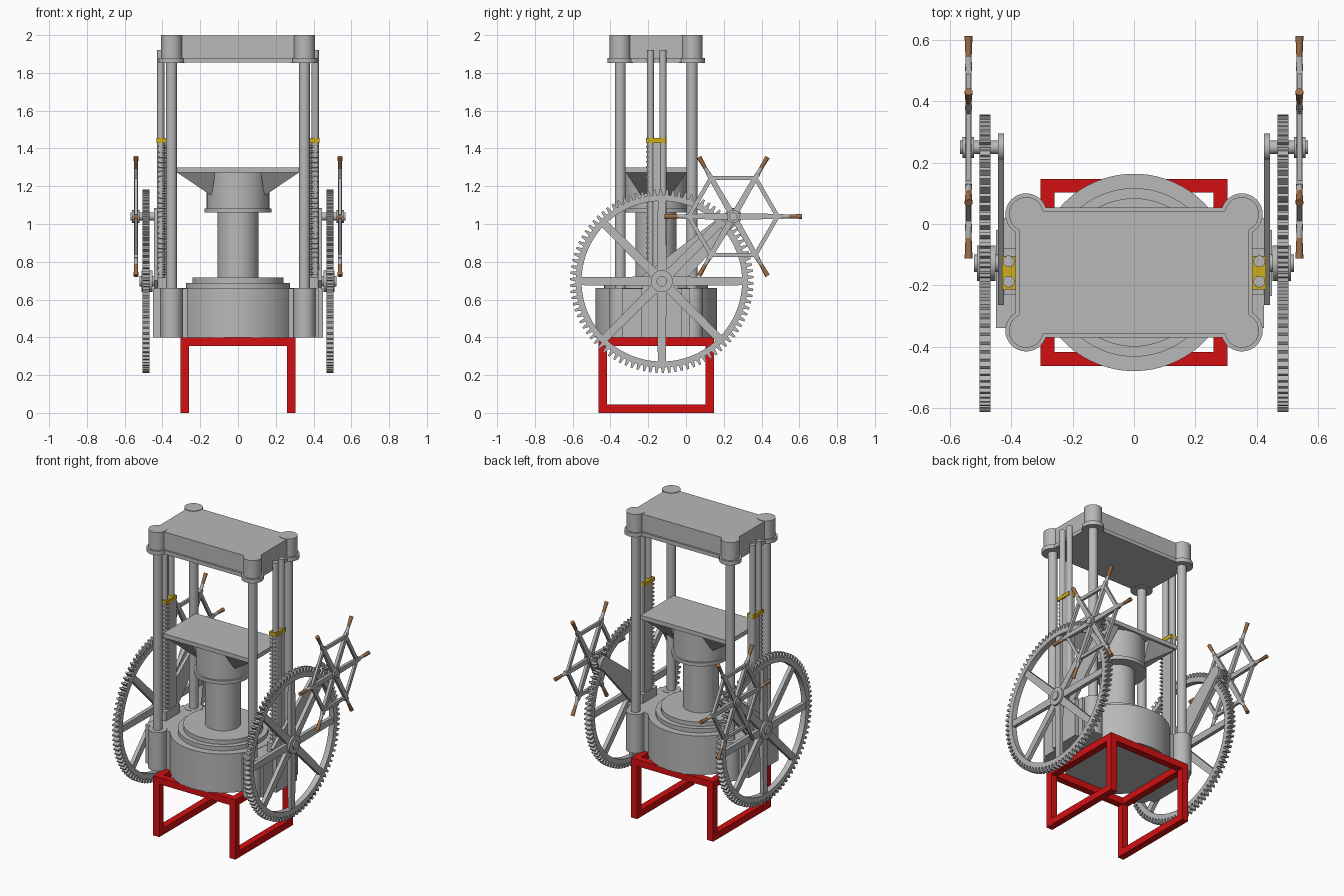
import bpy, bmesh, math
from mathutils import Vector, Matrix

if "Cube" in bpy.data.objects:
    bpy.data.objects.remove(bpy.data.objects["Cube"])

CY = -0.158                       # y centre of the press body
COLS = [(sx * 0.352, CY + sy * 0.19) for sx in (-1, 1) for sy in (-1, 1)]


def material(name, rgb):
    m = bpy.data.materials.new(name)
    m.diffuse_color = (*rgb, 1)
    m.use_nodes = True
    m.node_tree.nodes["Principled BSDF"].inputs["Base Color"].default_value = m.diffuse_color
    return m


GREY = material("cast iron grey", (0.48, 0.48, 0.48))
RED = material("stand red", (0.65, 0.005, 0.006))
GOLD = material("brass yellow", (0.62, 0.42, 0.01))
WOOD = material("handle brown", (0.33, 0.16, 0.07))


def finish(bm, name, mat):
    bmesh.ops.recalc_face_normals(bm, faces=bm.faces)
    for f in bm.faces:
        f.smooth = True
    for e in bm.edges:
        e.smooth = len(e.link_faces) == 2 and e.calc_face_angle(0) < math.radians(35)
    me = bpy.data.meshes.new(name)
    bm.to_mesh(me)
    bm.free()
    me.materials.append(mat)
    ob = bpy.data.objects.new(name, me)
    bpy.context.collection.objects.link(ob)
    return ob


def box(bm, x0, x1, y0, y1, z0, z1):
    m = Matrix.Translation(((x0 + x1) / 2, (y0 + y1) / 2, (z0 + z1) / 2))
    bmesh.ops.create_cube(bm, size=1, matrix=m @ Matrix.Diagonal((abs(x1 - x0), y1 - y0, z1 - z0, 1)))


def rod(bm, p, q, r, r2=None, seg=32):
    p, q = Vector(p), Vector(q)
    m = Matrix.Translation((p + q) / 2) @ (q - p).to_track_quat('Z', 'Y').to_matrix().to_4x4()
    bmesh.ops.create_cone(bm, cap_ends=True, segments=seg, radius1=r,
                          radius2=r if r2 is None else r2, depth=(q - p).length, matrix=m)


def post(bm, x, y, r, z0, z1, seg=32):
    rod(bm, (x, y, z0), (x, y, z1), r, seg=seg)


def prism(bm, pts, x0, x1):
    """Extrude a (y, z) outline along x."""
    a = [bm.verts.new((x0, y, z)) for y, z in pts]
    b = [bm.verts.new((x1, y, z)) for y, z in pts]
    bm.faces.new(a)
    bm.faces.new(b[::-1])
    for i in range(len(a)):
        j = (i + 1) % len(a)
        bm.faces.new((a[i], b[i], b[j], a[j]))


def strip(bm, p, q, w0, w1, x0, x1):
    """Flat bar from p to q in the yz plane, tapering from w0 to w1."""
    p, q = Vector(p), Vector(q)
    d = (q - p).normalized()
    n = Vector((-d.y, d.x))
    prism(bm, [p + n * w0 / 2, q + n * w1 / 2, q - n * w1 / 2, p - n * w0 / 2], x0, x1)


def polar(c, r, a):
    return (c[0] + r * math.cos(a), c[1] + r * math.sin(a))


def gear_rim(bm, c, teeth, r_in, r_root, r_tip, x0, x1):
    prev = first = None
    steps = ((0, r_root), (0.36, r_root), (0.5, r_tip), (0.82, r_tip))
    for t in range(teeth):
        for f, r in steps:
            a = math.tau * (t + f) / teeth
            o, i = polar(c, r, a), polar(c, r_in, a)
            row = [bm.verts.new(v) for v in ((x0, *i), (x0, *o), (x1, *o), (x1, *i))]
            if prev:
                for k in range(4):
                    bm.faces.new((prev[k], prev[(k + 1) % 4], row[(k + 1) % 4], row[k]))
            first = first or row
            prev = row
    for k in range(4):
        bm.faces.new((prev[k], prev[(k + 1) % 4], first[(k + 1) % 4], first[k]))


# Red stand: square top frame, four legs, two floor rails
bm = bmesh.new()
T, H = 0.045, 0.305
for s in (-1, 1):
    xa, xb = sorted((s * H, s * (H - T)))
    ya, yb = sorted((CY + s * H, CY + s * (H - T)))
    box(bm, xa, xb, CY - H, CY + H, 0, T)
    box(bm, xa, xb, CY - H, CY + H, 0.4 - T, 0.4)
    box(bm, -H + T, H - T, ya, yb, 0.4 - T, 0.4)
    for t in (-1, 1):
        yc, yd = sorted((CY + t * H, CY + t * (H - T)))
        box(bm, xa, xb, yc, yd, T, 0.4 - T)
finish(bm, "stand", RED)

# Base: drum, cross block, corner posts, stepped rings
bm = bmesh.new()
post(bm, 0, CY, 0.322, 0.4, 0.66, 96)
box(bm, -0.385, 0.385, CY - 0.18, CY + 0.18, 0.4, 0.658)
for x, y in COLS:
    post(bm, x, y, 0.058, 0.4, 0.66)
post(bm, 0, CY, 0.275, 0.66, 0.688, 96)
post(bm, 0, CY, 0.242, 0.688, 0.716, 96)
finish(bm, "base", GREY)

# Columns
bm = bmesh.new()
for x, y in COLS:
    post(bm, x, y, 0.029, 0.66, 1.86)
finish(bm, "columns", GREY)

# Head: slab with corner posts above a slightly wider flange
bm = bmesh.new()
box(bm, -0.375, 0.375, CY - 0.2, CY + 0.2, 1.86, 1.997)
box(bm, -0.387, 0.387, CY - 0.212, CY + 0.212, 1.855, 1.88)
for x, y in COLS:
    post(bm, x, y, 0.056, 1.86, 2.0)
    post(bm, x, y, 0.068, 1.853, 1.88)
finish(bm, "head", GREY)

# Ram with collar and table on sloped supports
bm = bmesh.new()
post(bm, 0, CY, 0.109, 0.7, 1.07, 64)
post(bm, 0, CY, 0.178, 1.06, 1.083, 64)
post(bm, 0, CY, 0.166, 1.083, 1.272, 64)
finish(bm, "ram", GREY)
bm = bmesh.new()
box(bm, -0.325, 0.325, CY - 0.175, CY + 0.175, 1.272, 1.3)
for s in (-1, 1):
    spots = [(0.322, -0.16, 1.272), (0.322, 0.16, 1.272), (0.12, 0.16, 1.272), (0.12, -0.16, 1.272),
             (0.14, -0.08, 1.15), (0.14, 0.08, 1.15)]
    v = [bm.verts.new((s * x, CY + y, z)) for x, y, z in spots]
    for ids in ((0, 1, 2, 3), (0, 4, 5, 1), (1, 5, 2), (0, 3, 4), (3, 2, 5, 4)):
        bm.faces.new([v[i] for i in ids])
finish(bm, "table", GREY)

WHEEL, CAP = (-0.128, 0.697), (0.25, 1.04)
for s, side in ((-1, "left"), (1, "right")):
    # Side block with rack foot
    bm = bmesh.new()
    box(bm, s * 0.37, s * 0.45, -0.34 if s < 0 else -0.235, -0.02, 0.4, 0.658)
    box(bm, s * 0.37, s * 0.425, -0.34, 0.02, 0.4, 0.658)
    box(bm, s * 0.375, s * 0.44, -0.23, -0.08, 0.658, 0.718)
    finish(bm, side + "_side_block", GREY)

    # Guide rods
    bm = bmesh.new()
    for y in (-0.188, -0.122):
        post(bm, s * 0.409, y, 0.019, 0.7, 1.92, 24)
    finish(bm, side + "_guide_rods", GREY)

    # Toothed rack and its brass clip
    bm = bmesh.new()
    box(bm, s * 0.382, s * 0.422, -0.185, -0.108, 0.7, 1.43)
    for i in range(26):
        z = 0.73 + i * 0.0268
        prism(bm, [(-0.18, z), (-0.18, z + 0.018), (-0.212, z + 0.013), (-0.212, z + 0.005)],
              s * 0.382, s * 0.422)
    finish(bm, side + "_rack", GREY)
    bm = bmesh.new()
    box(bm, s * 0.38, s * 0.431, -0.213, -0.105, 1.43, 1.455)
    finish(bm, side + "_clip", GOLD)

    # Tapered arm carrying the upper shaft
    bm = bmesh.new()
    strip(bm, (-0.2, 0.63), CAP, 0.19, 0.08, s * 0.424, s * 0.444)
    rod(bm, (s * 0.424, *CAP), (s * 0.444, *CAP), 0.045)
    finish(bm, side + "_arm", GREY)

    # Large gear wheel with eight spokes
    bm = bmesh.new()
    gear_rim(bm, WHEEL, 90, 0.425, 0.456, 0.486, s * 0.468, s * 0.505)
    for k in range(8):
        a = k * math.tau / 8
        strip(bm, polar(WHEEL, 0.03, a), polar(WHEEL, 0.435, a), 0.05, 0.042, s * 0.474, s * 0.499)
    rod(bm, (s * 0.452, *WHEEL), (s * 0.512, *WHEEL), 0.058, seg=48)
    rod(bm, (s * 0.4, *WHEEL), (s * 0.522, *WHEEL), 0.028)
    finish(bm, side + "_gear_wheel", GREY)

    # Pinion and shaft
    bm = bmesh.new()
    gear_rim(bm, CAP, 10, 0.015, 0.024, 0.042, s * 0.468, s * 0.505)
    rod(bm, (s * 0.424, *CAP), (s * 0.568, *CAP), 0.022)
    rod(bm, (s * 0.522, *CAP), (s * 0.56, *CAP), 0.034)
    finish(bm, side + "_pinion_shaft", GREY)

    # Hand wheel: six spokes, hexagon brace, tapered sockets
    bm = bmesh.new()
    grips = bmesh.new()
    for k in range(6):
        a = k * math.tau / 6
        strip(bm, polar(CAP, 0.02, a), polar(CAP, 0.26, a), 0.034, 0.026, s * 0.53, s * 0.55)
        strip(bm, polar(CAP, 0.235, a), polar(CAP, 0.235, a + math.tau / 6), 0.022, 0.022,
              s * 0.532, s * 0.548)
        rod(bm, (s * 0.54, *polar(CAP, 0.25, a)), (s * 0.54, *polar(CAP, 0.305, a)), 0.012, 0.009, 16)
        rod(grips, (s * 0.54, *polar(CAP, 0.295, a)), (s * 0.54, *polar(CAP, 0.363, a)), 0.010, 0.013, 16)
    finish(bm, side + "_hand_wheel", GREY)
    finish(grips, side + "_grips", WOOD)
